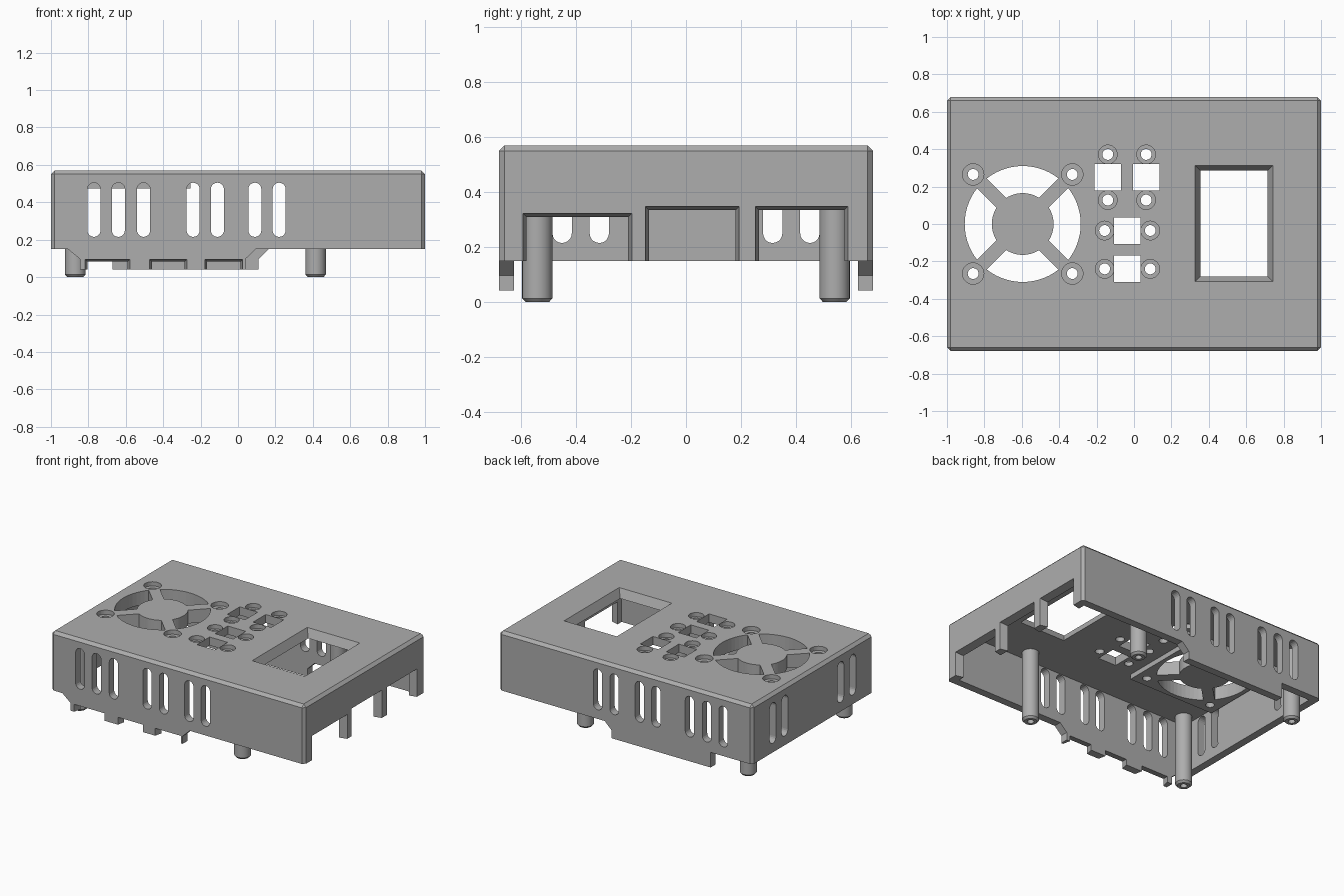
import bpy, bmesh
from math import sin, cos, asin, pi, radians

cube = bpy.data.objects.get("Cube")
if cube:
    bpy.data.objects.remove(cube, do_unlink=True)

# One plain grey plastic
GREY = (0.42, 0.42, 0.42, 1)
mat = bpy.data.materials.new("grey_plastic")
mat.use_nodes = True
mat.diffuse_color = GREY
mat.node_tree.nodes["Principled BSDF"].inputs["Base Color"].default_value = GREY

WALL, BASE, TOP, CEIL = 0.055, 0.15, 0.57, 0.51
HX, HY = 1.0, 0.68
PLACE = {'x': lambda u, v, d: (d, u, v),
         'y': lambda u, v, d: (u, d, v),
         'z': lambda u, v, d: (u, v, d)}


def to_object(bm, name):
    bmesh.ops.recalc_face_normals(bm, faces=bm.faces)
    mesh = bpy.data.meshes.new(name)
    bm.to_mesh(mesh)
    bm.free()
    mesh.materials.append(mat)
    ob = bpy.data.objects.new(name, mesh)
    bpy.context.collection.objects.link(ob)
    return ob


def prism(bm, axis, sections):
    """Join matching outlines, given as (depth, outline) along an axis."""
    put = PLACE[axis]
    rings = [[bm.verts.new(put(u, v, d)) for u, v in loop] for d, loop in sections]
    for a, b in zip(rings, rings[1:]):
        for i in range(len(a)):
            j = (i + 1) % len(a)
            bm.faces.new((a[i], a[j], b[j], b[i]))
    bm.faces.new(rings[0][::-1])
    bm.faces.new(rings[-1])


def rect(u0, u1, v0, v1, grow=0):
    return [(u0 - grow, v0 - grow), (u1 + grow, v0 - grow),
            (u1 + grow, v1 + grow), (u0 - grow, v1 + grow)]


def circle(u, v, r, n=32):
    return [(u + r * cos(2 * pi * i / n), v + r * sin(2 * pi * i / n)) for i in range(n)]


def slot(u, v0, v1, r=0.035, n=10):
    top = [(u + r * cos(pi * i / n), v1 - r + r * sin(pi * i / n)) for i in range(n + 1)]
    low = [(u - r * cos(pi * i / n), v0 + r - r * sin(pi * i / n)) for i in range(n + 1)]
    return top + low


def arc(u, v, r, a0, a1, n=14):
    return [(u + r * cos(a0 + (a1 - a0) * i / n), v + r * sin(a0 + (a1 - a0) * i / n))
            for i in range(n + 1)]


def carve(ob, *cutters):
    for c in cutters:
        mod = ob.modifiers.new("cut", 'BOOLEAN')
        mod.operation, mod.solver, mod.object = 'DIFFERENCE', 'EXACT', c
    dg = bpy.context.evaluated_depsgraph_get()
    mesh = bpy.data.meshes.new_from_object(ob.evaluated_get(dg))
    ob.modifiers.clear()
    ob.data = mesh
    mesh.name = ob.name


# Shell with chamfered upright and top edges
bm = bmesh.new()
prism(bm, 'z', [(BASE, rect(-HX, HX, -HY, HY)), (TOP, rect(-HX, HX, -HY, HY))])
edges = [e for e in bm.edges if max(v.co.z for v in e.verts) > TOP - 0.01]
bmesh.ops.bevel(bm, geom=edges, offset=0.02, segments=1, affect='EDGES')
shell = to_object(bm, "case_shell")

# Hollow inside
bm = bmesh.new()
ix, iy = HX - WALL, HY - WALL
prism(bm, 'z', [(0, rect(-ix, ix, -iy, iy)), (CEIL, rect(-ix, ix, -iy, iy))])
hollow = to_object(bm, "hollow_cutter")

# Wall cutters: vent slots and tapered connector openings
bm = bmesh.new()
for side in (-1, 1):
    for x in (-0.77, -0.64, -0.505, -0.24, -0.11, 0.09, 0.22):
        prism(bm, 'y', [(side * 0.6, slot(x, 0.215, 0.505)), (side * 0.75, slot(x, 0.215, 0.505))])
    for y in (0.315, 0.45):
        prism(bm, 'x', [(-1.1, slot(side * y, 0.215, 0.505)), (-0.9, slot(side * y, 0.215, 0.505))])
for y0, y1, z in ((-0.58, -0.21, 0.31), (-0.135, 0.18, 0.335), (0.265, 0.575, 0.335)):
    prism(bm, 'x', [(0.9, rect(y0, y1, 0.05, z)), (ix, rect(y0, y1, 0.05, z)),
                    (HX, rect(y0, y1, 0.05, z, 0.013)), (1.1, rect(y0, y1, 0.05, z, 0.013))])
wall_cut = to_object(bm, "wall_cutter")

# Top cutters: fan sectors, square button holes, display window
FAN_X, FAN_R, HUB_R, SPOKE = -0.595, 0.31, 0.165, 0.037
bm = bmesh.new()
for k in range(4):
    mid = k * pi / 2
    ao, ai = (radians(45) - asin(SPOKE / r) for r in (FAN_R, HUB_R))
    loop = arc(FAN_X, 0, FAN_R, mid - ao, mid + ao) + arc(FAN_X, 0, HUB_R, mid + ai, mid - ai)
    prism(bm, 'z', [(0.4, loop), (0.7, loop)])
screws = [(FAN_X + sx * 0.265, sy * 0.265, 0.057) for sx in (-1, 1) for sy in (-1, 1)]
for x, y, dx, dy in ((-0.14, 0.25, 0, 0.122), (0.065, 0.25, 0, 0.122),
                     (-0.035, -0.035, 0.122, 0), (-0.035, -0.24, 0.122, 0)):
    hole = rect(x, x, y, y, 0.071)
    prism(bm, 'z', [(0.4, hole), (0.7, hole)])
    screws += [(x + s * dx, y + s * dy, 0.05) for s in (-1, 1)]
win = (0.355, 0.715, -0.28, 0.285)
prism(bm, 'z', [(0.4, rect(*win)), (CEIL, rect(*win)),
                (TOP, rect(*win, 0.028)), (0.7, rect(*win, 0.028))])
# Counterbored screw holes
for x, y, r in screws:
    small, big = circle(x, y, 0.029), circle(x, y, r)
    prism(bm, 'z', [(0.4, small), (0.54, small), (0.54, big), (0.7, big)])
top_cut = to_object(bm, "top_cutter")

# Thickened pad under the fan
bm = bmesh.new()
pad_outline = rect(FAN_X - 0.34, FAN_X + 0.34, -0.34, 0.34)
prism(bm, 'z', [(0.475, pad_outline), (CEIL, pad_outline)])
pad = to_object(bm, "fan_pad")

# Skirts hanging below the front and back walls
LOW, STEP = 0.042, 0.097
bm = bmesh.new()
front = [(-0.91, BASE), (-0.845, STEP), (-0.845, LOW), (0.04, LOW), (0.04, STEP), (0.095, BASE)]
prism(bm, 'y', [(-HY, front), (-iy, front)])
front_skirt = to_object(bm, "front_skirt")
bm = bmesh.new()
back = [(-0.67, BASE), (-0.67, LOW), (0.11, LOW), (0.11, STEP), (0.165, BASE)]
prism(bm, 'y', [(iy, back), (HY, back)])
to_object(bm, "back_skirt")

# Tapered plug notches in the front skirt
bm = bmesh.new()
for x0, x1 in ((-0.805, -0.59), (-0.46, -0.285), (-0.165, 0.013)):
    prism(bm, 'y', [(-0.72, rect(x0, x1, 0, 0.083, 0.012)), (-HY, rect(x0, x1, 0, 0.083, 0.012)),
                    (-iy, rect(x0, x1, 0, 0.083)), (-0.6, rect(x0, x1, 0, 0.083))])
notch_cut = to_object(bm, "notch_cutter")

carve(shell, hollow, wall_cut, top_cut)
carve(pad, top_cut)
carve(front_skirt, notch_cut)
for cutter in (hollow, wall_cut, top_cut, notch_cut):
    bpy.data.objects.remove(cutter, do_unlink=True)

# Four mounting posts with chamfered feet and blind screw holes
for xn, x in (("right", -0.87), ("left", 0.415)):
    for yn, y in (("front", -0.54), ("back", 0.54)):
        bm = bmesh.new()
        prism(bm, 'z', [(d, circle(x, y, r)) for d, r in (
            (0.12, 0.022), (0, 0.022), (0, 0.042), (0.014, 0.055), (CEIL + 0.01, 0.055))])
        post = to_object(bm, f"{yn}_{xn}_post")
        for p in post.data.polygons:
            p.use_smooth = len(p.vertices) == 4
        post.data.set_sharp_from_angle(angle=radians(30))
